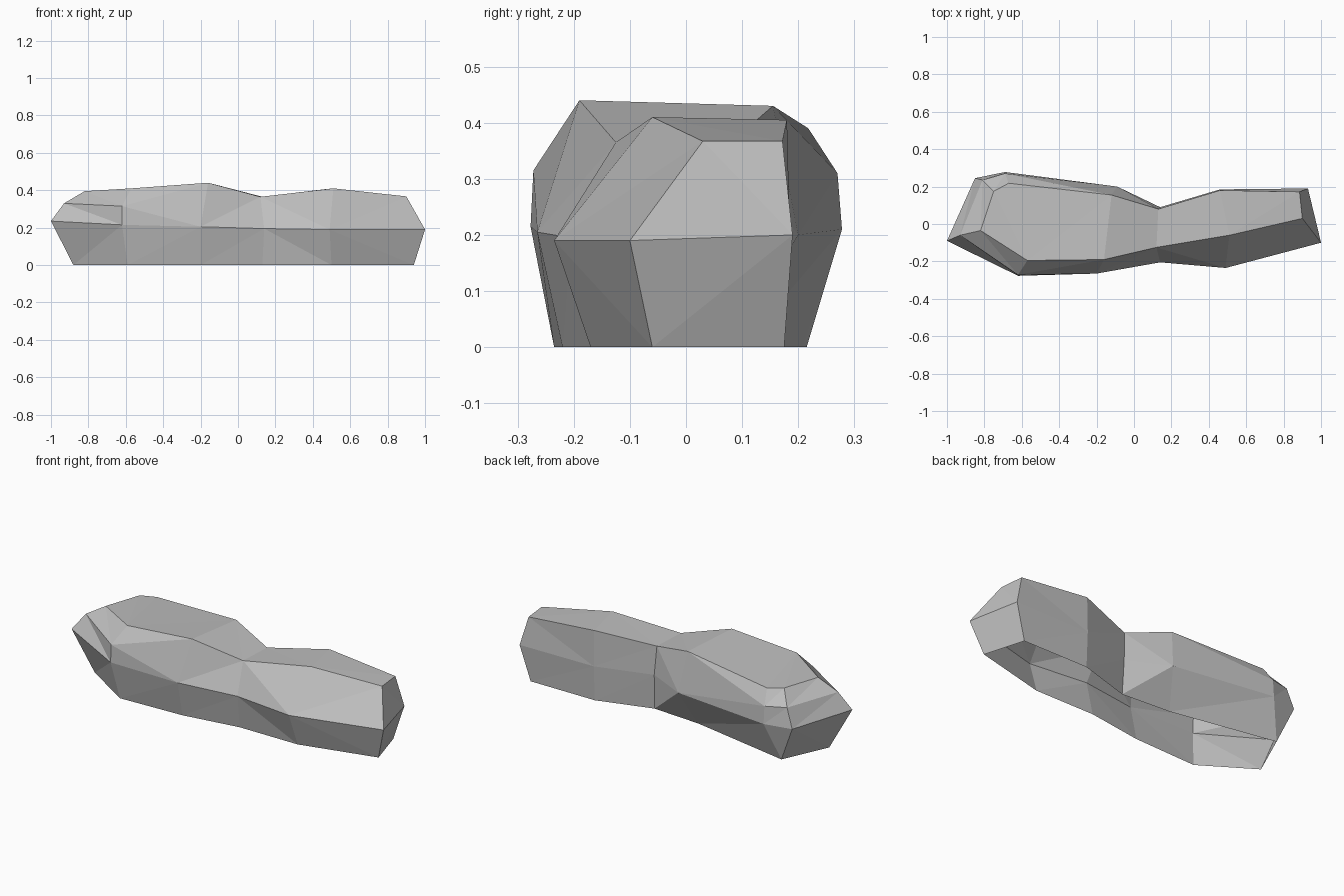
import bpy
import bmesh
from mathutils import Vector

cube = bpy.data.objects.get("Cube")
if cube:
    bpy.data.objects.remove(cube, do_unlink=True)

# One grey stone colour
stone = bpy.data.materials.new("stone_grey")
stone.use_nodes = True
colour = (0.52, 0.52, 0.52, 1)
stone.diffuse_color = colour
stone.node_tree.nodes["Principled BSDF"].inputs["Base Color"].default_value = colour


def column(base, middle, top, shoulder=None):
    """One upright edge of the rock; without a shoulder it runs straight to the top rim."""
    return [Vector((*base, 0)), Vector(middle), Vector(shoulder or top), Vector(top)]


# Front and back edges of the rock, paired from one end to the other
front_columns = [
    column((-.88, -.05), (-1, -.09, .235), (-.82, -.035, .395), (-.93, -.06, .33)),
    column((-.59, -.235), (-.62, -.277, .215), (-.57, -.195, .41), (-.62, -.272, .315)),
    column((-.2, -.22), (-.2, -.265, .205), (-.16, -.19, .44)),
    column((.13, -.17), (.14, -.205, .195), (.12, -.125, .365)),
    column((.5, -.17), (.49, -.235, .19), (.51, -.06, .41)),
    column((.94, -.06), (1, -.1, .19), (.9, .03, .367)),
]
back_columns = [
    column((-.76, .215), (-.85, .245, .21), (-.75, .175, .395), (-.81, .235, .32)),
    column((-.72, .207), (-.69, .278, .21), (-.67, .218, .39), (-.69, .27, .31)),
    column((-.15, .1), (-.09, .2, .2), (-.12, .155, .43)),
    column((.145, .08), (.14, .09, .2), (.13, .08, .365)),
    column((.46, .175), (.46, .185, .2), (.46, .18, .405)),
    column((.87, .175), (.93, .19, .2), (.885, .172, .367)),
]

# Loft the paired columns into a faceted boulder, open underneath
bm = bmesh.new()
loops = []
for front, back in zip(front_columns, back_columns):
    loops.append([bm.verts.new(p) for p in front + back[::-1]])

for near, far in zip(loops, loops[1:]):
    for i in range(len(near) - 1):
        bm.faces.new((near[i], near[i + 1], far[i + 1], far[i]))

# Close both ends with strips between the front and back columns
for loop in (loops[0], loops[-1]):
    for i in range(len(loop) // 2 - 1):
        bm.faces.new((loop[i], loop[i + 1], loop[-i - 2], loop[-i - 1]))

# Merge the columns that have no shoulder, then cut every side into flat facets
bmesh.ops.remove_doubles(bm, verts=bm.verts[:], dist=0.0001)
bmesh.ops.triangulate(bm, faces=bm.faces[:])
bmesh.ops.recalc_face_normals(bm, faces=bm.faces[:])
mesh = bpy.data.meshes.new("rock")
bm.to_mesh(mesh)
bm.free()
mesh.materials.append(stone)

rock = bpy.data.objects.new("rock", mesh)
bpy.context.collection.objects.link(rock)
